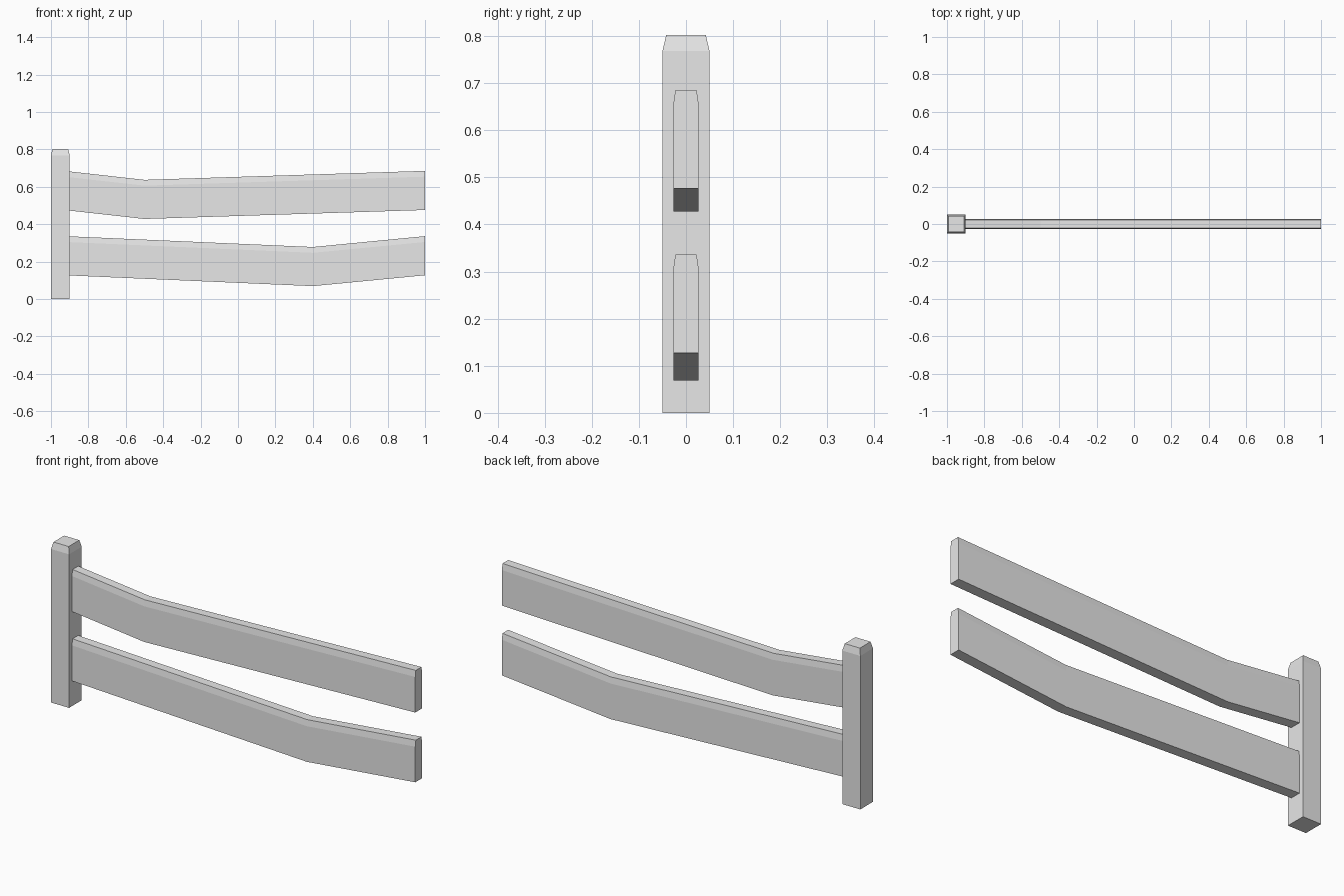
import bpy
import bmesh

cube = bpy.data.objects.get("Cube")
if cube:
    bpy.data.objects.remove(cube, do_unlink=True)

# One plain colour for the whole fence
paint = bpy.data.materials.new("light grey")
paint.use_nodes = True
grey = (0.8, 0.8, 0.8, 1.0)
paint.diffuse_color = grey
paint.node_tree.nodes["Principled BSDF"].inputs["Base Color"].default_value = grey


def loft(name, rings):
    """Join equal-length rings of points into a closed, flat-faced solid."""
    bm = bmesh.new()
    loops = [[bm.verts.new(p) for p in ring] for ring in rings]
    count = len(loops[0])
    for a, b in zip(loops, loops[1:]):
        for i in range(count):
            j = (i + 1) % count
            bm.faces.new((a[i], a[j], b[j], b[i]))
    bm.faces.new(loops[0])
    bm.faces.new(loops[-1])
    bmesh.ops.recalc_face_normals(bm, faces=bm.faces)
    mesh = bpy.data.meshes.new(name)
    bm.to_mesh(mesh)
    bm.free()
    mesh.materials.append(paint)
    obj = bpy.data.objects.new(name, mesh)
    bpy.context.collection.objects.link(obj)
    return obj


def square(half, z, x=-0.95):
    return [(x + sx * half, sy * half, z)
            for sx, sy in ((-1, -1), (1, -1), (1, 1), (-1, 1))]


def rail(name, path, height=0.209, half=0.027, top_half=0.0225, bevel=0.031):
    """Bent board with narrowed top edge; path lists (x, bottom z)."""
    right = [(half, 0), (half, height - bevel), (top_half, height)]
    section = right + [(-y, z) for y, z in reversed(right)]
    return loft(name, [[(x, y, base + z) for y, z in section] for x, base in path])


# Post with tapered cap
loft("post", [square(0.05, 0), square(0.05, 0.768), square(0.042, 0.802)])

# Two sagging boards
rail("upper_rail", [(-0.902, 0.473), (-0.5, 0.428), (1.0, 0.476)])
rail("lower_rail", [(-0.902, 0.126), (0.4, 0.069), (1.0, 0.127)])
